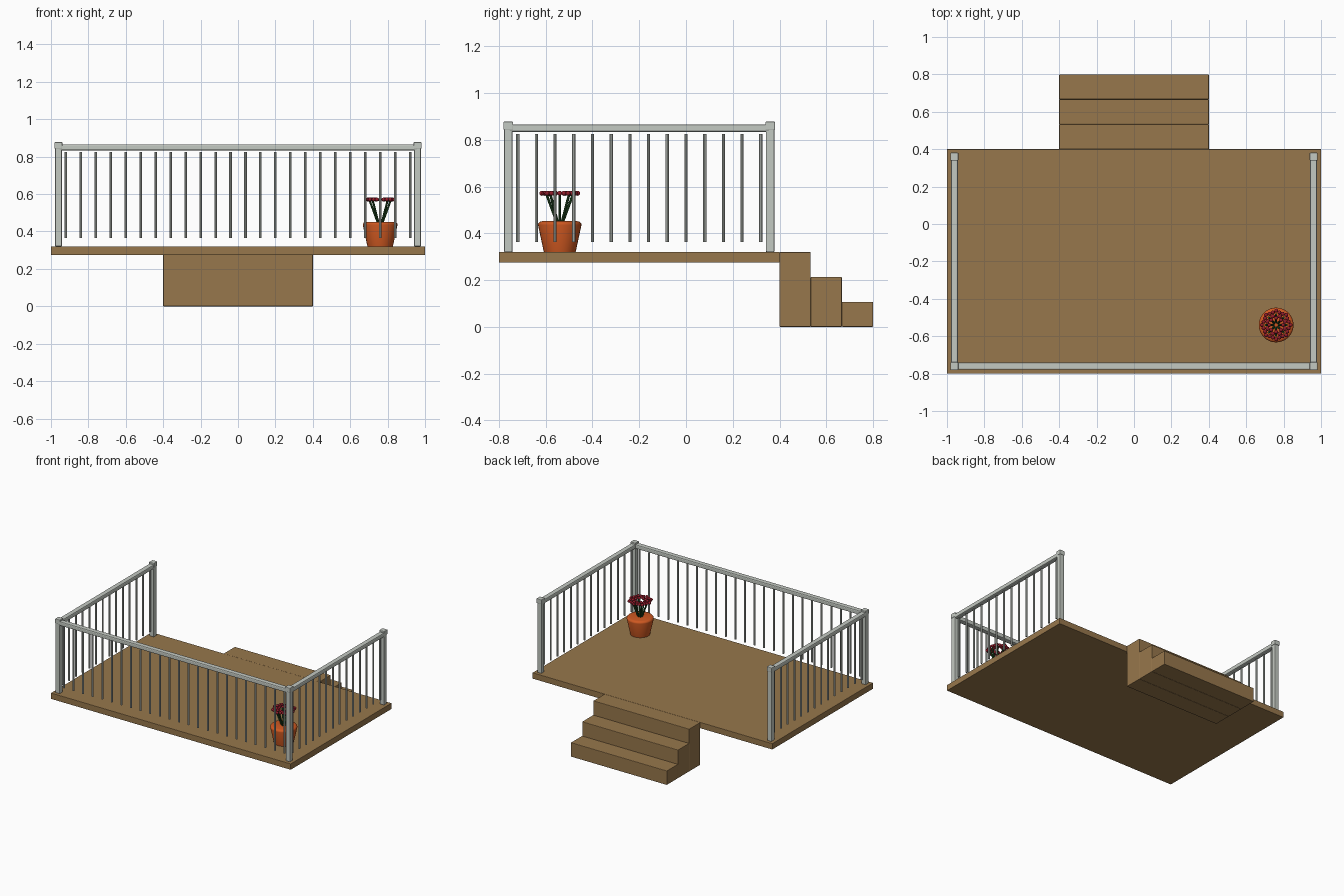
import bpy, bmesh, math
from mathutils import Vector, Matrix

if "Cube" in bpy.data.objects:
    bpy.data.objects.remove(bpy.data.objects["Cube"])


def mat(name, rgb):
    m = bpy.data.materials.new(name)
    m.diffuse_color = (*rgb, 1)
    m.use_nodes = True
    m.node_tree.nodes["Principled BSDF"].inputs["Base Color"].default_value = m.diffuse_color
    return m


WOOD = mat("deck_wood", (0.31, 0.185, 0.072))
METAL = mat("pale_grey_metal", (0.55, 0.585, 0.54))
CLAY = mat("terracotta", (0.62, 0.098, 0.015))
GREEN = mat("stem_green", (0.02, 0.085, 0.02))
RED = mat("petal_red", (0.30, 0.012, 0.025))


def finish(bm, name, material, smooth=False):
    me = bpy.data.meshes.new(name)
    bmesh.ops.recalc_face_normals(bm, faces=bm.faces)
    bm.to_mesh(me)
    bm.free()
    me.materials.append(material)
    ob = bpy.data.objects.new(name, me)
    bpy.context.collection.objects.link(ob)
    if smooth:
        bpy.ops.object.select_all(action='DESELECT')
        ob.select_set(True)
        bpy.context.view_layer.objects.active = ob
        bpy.ops.object.shade_smooth_by_angle(angle=math.radians(40))
    return ob


def box(name, lo, hi, material, bevel=0.0):
    bm = bmesh.new()
    lo, hi = Vector(lo), Vector(hi)
    bmesh.ops.create_cube(bm, size=1, matrix=Matrix.Translation((lo + hi) / 2)
                          @ Matrix.Diagonal((*(hi - lo), 1)))
    if bevel:
        bmesh.ops.bevel(bm, geom=bm.edges[:], offset=bevel, segments=2,
                        affect='EDGES', profile=0.5)
    return finish(bm, name, material)


def add_rod(bm, a, b, r, sides=8):
    a, b = Vector(a), Vector(b)
    rot = (b - a).to_track_quat('Z', 'Y').to_matrix().to_4x4()
    bmesh.ops.create_cone(bm, cap_ends=True, segments=sides, radius1=r, radius2=r,
                          depth=(b - a).length,
                          matrix=Matrix.Translation((a + b) / 2) @ rot)


# Platform and steps
DECK = 0.32
box("deck", (-1, -0.8, 0.275), (1, 0.4, DECK), WOOD, 0.002)
for i in range(3):
    y = 0.4 + i * 0.4 / 3
    box(f"step_{i + 1}", (-0.4, y, 0), (0.4, y + 0.4 / 3, DECK * (3 - i) / 3), WOOD, 0.003)

# Posts with caps
PX, Y0, Y1 = 0.96, -0.76, 0.36
for sx in (-1, 1):
    for y in (Y0, Y1):
        x = sx * PX
        box("post", (x - 0.018, y - 0.018, DECK), (x + 0.018, y + 0.018, 0.85), METAL, 0.004)
        box("post_cap", (x - 0.021, y - 0.021, 0.843), (x + 0.021, y + 0.021, 0.878), METAL, 0.004)

# Handrails
RZ0, RZ1, RW = 0.834, 0.866, 0.019
box("front_rail", (-PX, Y0 - RW, RZ0), (PX, Y0 + RW, RZ1), METAL, 0.007)
for sx in (-1, 1):
    box("side_rail", (sx * PX - RW, Y0, RZ0), (sx * PX + RW, Y1, RZ1), METAL, 0.007)

# Balusters
spots = [(-0.92 + 0.08 * i, Y0) for i in range(24)]
spots += [(sx * PX, -0.72 + 0.08 * i) for sx in (-1, 1) for i in range(14)]
bm = bmesh.new()
for x, y in spots:
    add_rod(bm, (x, y, 0.364), (x, y, 0.826), 0.0068)
finish(bm, "balusters", METAL, True)

# Flower pot: lathed profile
CX, CY = 0.76, -0.54
profile = [(0.068, 0.32), (0.093, 0.436), (0.092, 0.442), (0.086, 0.449), (0.076, 0.452)]
bm = bmesh.new()
N = 32
rings = [[bm.verts.new((CX + r * math.cos(2 * math.pi * k / N),
                        CY + r * math.sin(2 * math.pi * k / N), z)) for k in range(N)]
         for r, z in profile]
for a, b in zip(rings, rings[1:]):
    for k in range(N):
        bm.faces.new((a[k], a[(k + 1) % N], b[(k + 1) % N], b[k]))
bm.faces.new(rings[0])
bm.faces.new(rings[-1])
finish(bm, "flower_pot", CLAY, True)

# Stems fanning out to flower heads, each a ring of small round petals
stems, petals = bmesh.new(), bmesh.new()
for k in range(8):
    a = 2 * math.pi * k / 8
    hx, hy = CX + 0.057 * math.cos(a), CY + 0.057 * math.sin(a)
    add_rod(stems, (CX + 0.012 * math.cos(a), CY + 0.012 * math.sin(a), 0.445),
            (hx, hy, 0.568), 0.0055)
    for j in range(6):
        b = a + 2 * math.pi * j / 6
        pos = (hx + 0.02 * math.cos(b), hy + 0.02 * math.sin(b), 0.571)
        bmesh.ops.create_icosphere(petals, subdivisions=2, radius=0.0105,
                                   matrix=Matrix.Translation(pos))
finish(stems, "flower_stems", GREEN, True)
finish(petals, "flower_petals", RED, True)
